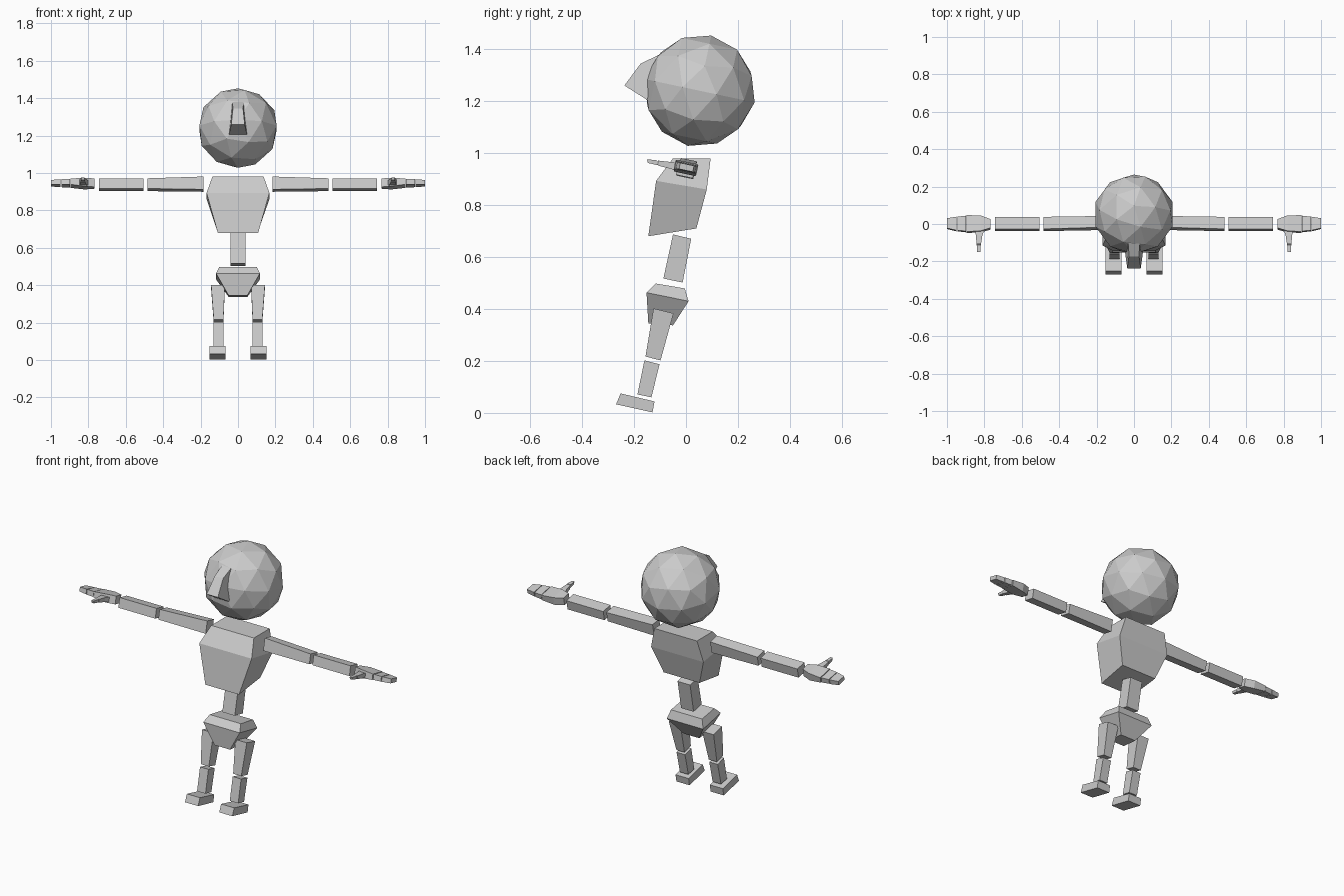
import bpy, bmesh, math
from mathutils import Matrix, Vector

cube = bpy.data.objects.get("Cube")
if cube:
    bpy.data.objects.remove(cube)

LEAN = math.radians(-12)  # the whole figure leans back a little

grey = bpy.data.materials.new("light_grey")
grey.use_nodes = True
grey.diffuse_color = (0.6, 0.6, 0.6, 1)
grey.node_tree.nodes["Principled BSDF"].inputs["Base Color"].default_value = (0.6, 0.6, 0.6, 1)


def finish(name, bm):
    bmesh.ops.recalc_face_normals(bm, faces=bm.faces)
    mesh = bpy.data.meshes.new(name)
    bm.to_mesh(mesh)
    bm.free()
    mesh.materials.append(grey)
    bpy.context.collection.objects.link(bpy.data.objects.new(name, mesh))


def loft(name, rings, side=1):
    """Skin four-cornered rings and cap both ends; side=-1 mirrors in x."""
    bm = bmesh.new()
    loops = [[bm.verts.new((side * x, y, z)) for x, y, z in ring] for ring in rings]
    for a, b in zip(loops, loops[1:]):
        for i in range(4):
            j = (i + 1) % 4
            bm.faces.new((a[i], a[j], b[j], b[i]))
    bm.faces.new(loops[0])
    bm.faces.new(loops[-1])
    finish(name, bm)


def level(front, back, half, x=0, half_back=None):
    """Ring for upright parts: front and back edges given as (y, z)."""
    hb = half_back or half
    return [(x - half, *front), (x + half, *front), (x + hb, *back), (x - hb, *back)]


def slice_x(x, y, z, hy, hz):
    """Leaning rectangular ring for parts that run along x."""
    turn = Matrix.Rotation(LEAN, 3, 'X')
    return [Vector((x, y, z)) + turn @ Vector((0, a * hy, b * hz))
            for a, b in ((-1, -1), (1, -1), (1, 1), (-1, 1))]


# Head and nose
bm = bmesh.new()
bmesh.ops.create_icosphere(bm, subdivisions=2, radius=0.217,
                           matrix=Matrix.Translation((0, 0.052, 1.24)) @ Matrix.Rotation(LEAN, 4, 'X'))
finish("head", bm)
loft("nose", [level((-0.175, 1.344), (-0.09, 1.385), 0.027, half_back=0.03),
              level((-0.237, 1.26), (-0.15, 1.205), 0.036, half_back=0.048)])

# Trunk
loft("chest", [level((-0.05, 0.98), (0.095, 0.98), 0.137),
               level((-0.115, 0.893), (0.08, 0.86), 0.168),
               level((-0.145, 0.68), (0.04, 0.71), 0.108, half_back=0.115)])
loft("waist", [level((-0.05, 0.687), (0.02, 0.67), 0.04),
               level((-0.087, 0.517), (-0.013, 0.502), 0.04)])
loft("pelvis", [level((-0.117, 0.498), (-0.005, 0.479), 0.1),
                level((-0.152, 0.463), (0.01, 0.43), 0.117),
                level((-0.145, 0.345), (-0.05, 0.337), 0.05)])

for label, s in (("left", 1), ("right", -1)):
    # Leg
    loft(label + "_thigh", [level((-0.125, 0.402), (-0.048, 0.383), 0.037, 0.107),
                            level((-0.156, 0.217), (-0.098, 0.202), 0.026, 0.104)], s)
    loft(label + "_shin", [level((-0.16, 0.202), (-0.102, 0.187), 0.027, 0.105),
                           level((-0.187, 0.071), (-0.133, 0.06), 0.027, 0.105)], s)
    loft(label + "_foot", [level((-0.252, 0.075), (-0.121, 0.044), 0.042, 0.11),
                           level((-0.269, 0.033), (-0.129, 0.002), 0.042, 0.11)], s)
    # Arm
    loft(label + "_upper_arm", [slice_x(0.185, 0.005, 0.94, 0.031, 0.035),
                                slice_x(0.485, 0, 0.937, 0.033, 0.028)], s)
    loft(label + "_forearm", [slice_x(0.505, 0, 0.937, 0.033, 0.028),
                              slice_x(0.742, 0, 0.937, 0.033, 0.028)], s)
    # Palm and the two mitten-like finger segments
    loft(label + "_palm", [slice_x(0.768, -0.002, 0.943, 0.024, 0.023),
                           slice_x(0.82, 0, 0.943, 0.042, 0.023),
                           slice_x(0.895, 0, 0.945, 0.045, 0.016)], s)
    loft(label + "_finger_base", [slice_x(0.899, 0, 0.945, 0.042, 0.015),
                                  slice_x(0.945, 0, 0.945, 0.037, 0.014)], s)
    loft(label + "_finger_tip", [slice_x(0.949, 0, 0.945, 0.037, 0.014),
                                 slice_x(1.0, 0.002, 0.945, 0.027, 0.012)], s)
    # Thumb
    loft(label + "_thumb_base", [level((-0.03, 0.96), (-0.03, 0.93), 0.025, 0.825),
                                 level((-0.062, 0.966), (-0.06, 0.94), 0.017, 0.828),
                                 level((-0.108, 0.971), (-0.105, 0.951), 0.012, 0.83)], s)
    loft(label + "_thumb_tip", [level((-0.111, 0.972), (-0.108, 0.953), 0.011, 0.83),
                                level((-0.15, 0.976), (-0.147, 0.962), 0.008, 0.83)], s)
